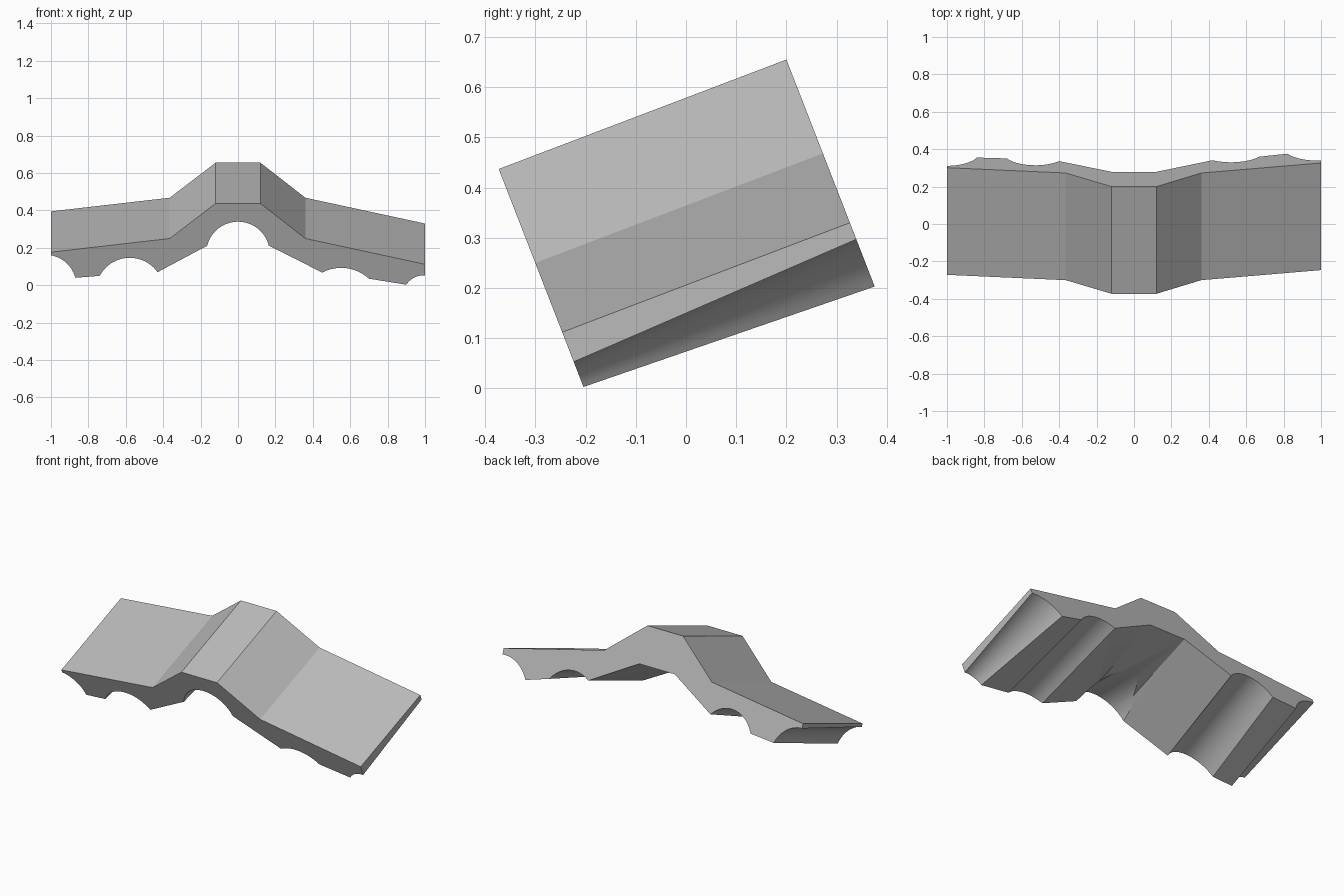
import bpy
import bmesh
import math
from mathutils import Vector

if "Cube" in bpy.data.objects:
    bpy.data.objects.remove(bpy.data.objects["Cube"], do_unlink=True)

LEAN = 0.389       # end faces lean back by this much per unit of drop
STEPS = 12         # segments in each groove


def arc(p, q, sag):
    """Points of an upward bulging arc from p to q."""
    p, q = Vector(p), Vector(q)
    d = q - p
    half = d.length / 2
    r = (half * half + sag * sag) / (2 * sag)
    up = Vector((-d.y, d.x)).normalized()
    centre = (p + q) / 2 + up * (sag - r)
    a = math.asin(half / r)
    along = d.normalized()
    pts = []
    for i in range(STEPS + 1):
        t = -a + 2 * a * i / STEPS
        pts.append(tuple(centre + along * (r * math.sin(t)) + up * (r * math.cos(t))))
    return pts


def underside(end_l, mid_l, ridge_z, mid_r, end_r):
    """Lower outline from -x to +x, with four grooves and a raised middle."""
    return (arc(*end_l) + arc(*mid_l) + [(-0.12, ridge_z), (0.12, ridge_z)]
            + arc(*mid_r) + arc(*end_r))


def top(rise):
    return [(x, z + rise) for x, z in
            [(1, 0.112), (0.36, 0.25), (0.12, 0.437),
             (-0.12, 0.437), (-0.365, 0.25), (-1, 0.177)]]


# Front and back outlines; the grooves splay slightly between them
front = underside(((-1, 0.16), (-0.87, 0.04), 0.026),
                  ((-0.74, 0.05), (-0.43, 0.07), 0.087), 0.235,
                  ((0.45, 0.068), (0.7, 0.035), 0.04),
                  ((0.9, 0.003), (1, 0.053), 0.015)) + top(0)
back = underside(((-1, 0.37), (-0.84, 0.256), 0.03),
                 ((-0.68, 0.268), (-0.4, 0.305), 0.075), 0.452,
                 ((0.42, 0.293), (0.67, 0.244), 0.05),
                 ((0.82, 0.203), (1, 0.297), 0.03)) + top(0.218)

# Loft the slab between both outlines
bm = bmesh.new()
fv = [bm.verts.new((x, -0.373 + (0.437 - z) * LEAN, z)) for x, z in front]
bv = [bm.verts.new((x, 0.2 + (0.655 - z) * LEAN, z)) for x, z in back]
n = len(fv)
bm.faces.new(fv)
bm.faces.new(bv[::-1])
for i in range(n):
    j = (i + 1) % n
    bm.faces.new((fv[j], fv[i], bv[i], bv[j]))
bmesh.ops.recalc_face_normals(bm, faces=bm.faces)
mesh = bpy.data.meshes.new("grip_slab")
bm.to_mesh(mesh)
bm.free()
slab = bpy.data.objects.new("grip_slab", mesh)
bpy.context.collection.objects.link(slab)

# Grey material
grey = bpy.data.materials.new("grey")
grey.use_nodes = True
colour = (0.5, 0.5, 0.5, 1)
grey.diffuse_color = colour
grey.node_tree.nodes["Principled BSDF"].inputs["Base Color"].default_value = colour
mesh.materials.append(grey)

# Level round arch cut into the front of the middle
bpy.ops.mesh.primitive_cylinder_add(vertices=48, radius=0.17, depth=2,
                                    location=(0, 0, 0.17),
                                    rotation=(math.pi / 2, 0, 0))
cutter = bpy.context.object
cutter.name = "arch_cutter"
cutter.hide_render = True
cutter.data.materials.append(grey)
cut = slab.modifiers.new("arch", "BOOLEAN")
cut.operation = "DIFFERENCE"
cut.solver = "EXACT"
cut.object = cutter

bpy.ops.object.select_all(action="DESELECT")
slab.select_set(True)
bpy.context.view_layer.objects.active = slab
bpy.ops.object.modifier_apply(modifier=cut.name)
bpy.data.objects.remove(cutter, do_unlink=True)
bpy.ops.object.shade_smooth_by_angle(angle=math.radians(25))
